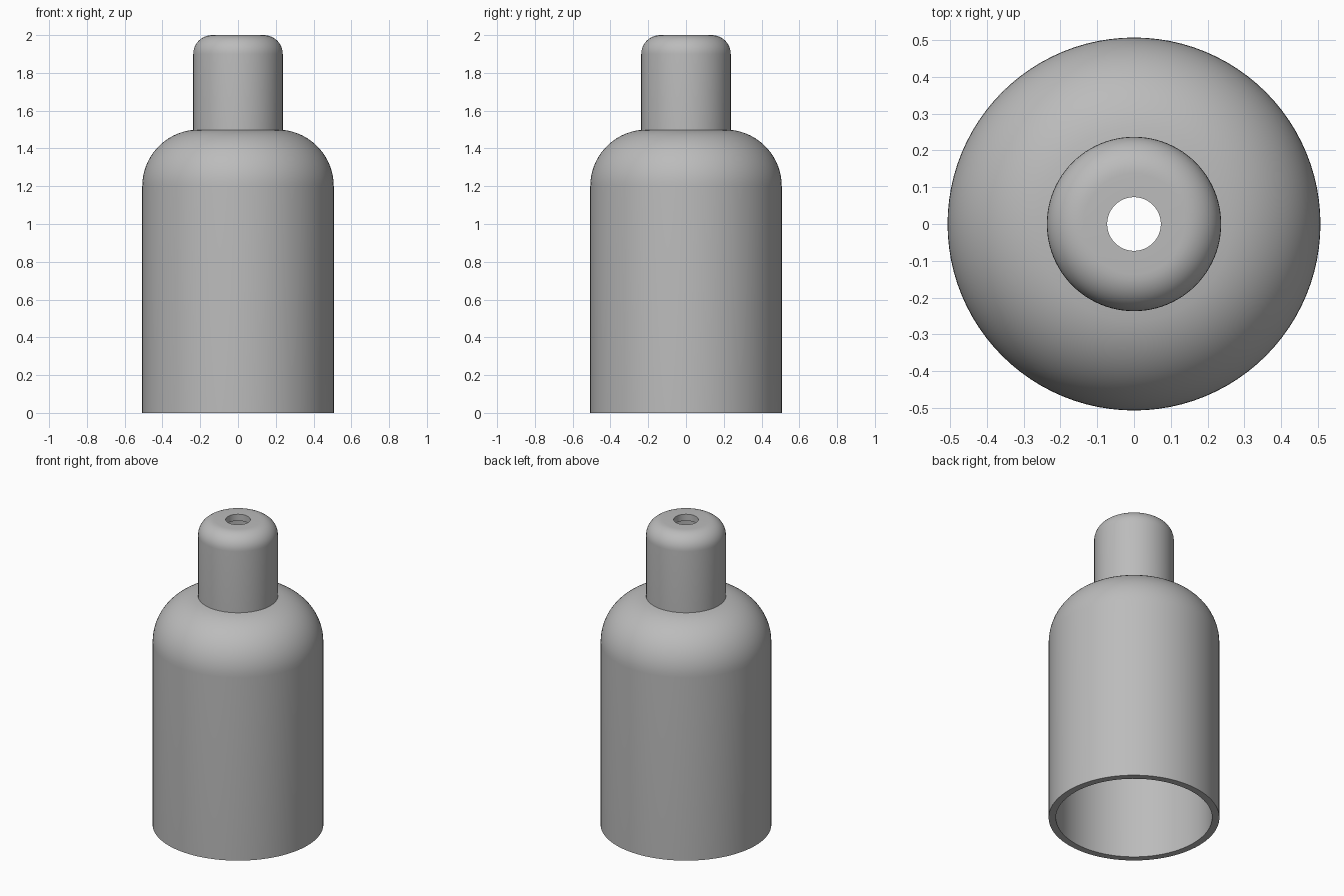
import bpy, bmesh, math

cube = bpy.data.objects.get("Cube")
if cube:
    bpy.data.objects.remove(cube, do_unlink=True)

BODY_R, NECK_R, HOLE_R, WALL = 0.507, 0.237, 0.073, 0.043
SHOULDER_Z, SHOULDER_R = 1.2, 0.3
RIM_Z, RIM_R = 1.9, 0.1
SEGMENTS = 96

grey = bpy.data.materials.new("plain grey")
grey.use_nodes = True
colour = (0.5, 0.5, 0.5, 1)
grey.diffuse_color = colour
grey.node_tree.nodes["Principled BSDF"].inputs["Base Color"].default_value = colour


def arc(r, z, radius, end, steps):
    """Quarter-round points from vertical wall up to the given angle."""
    return [(r + radius * math.cos(end * i / steps), z + radius * math.sin(end * i / steps))
            for i in range(steps + 1)]


def skin(offset):
    """Profile of the shell from foot to hole, inset by offset."""
    centre = BODY_R - SHOULDER_R
    neck, radius = NECK_R - offset, SHOULDER_R - offset
    end = math.acos(max(0, neck - centre) / radius)
    shoulder = arc(centre, SHOULDER_Z, radius, end, 16)
    rim = arc(NECK_R - RIM_R, RIM_Z, RIM_R - offset, math.pi / 2, 10)
    return ([(BODY_R - offset, 0)] + shoulder + [(neck, shoulder[-1][1])]
            + rim + [(HOLE_R, rim[-1][1])])


# Hollow bottle shell: outer skin up, inner skin back down, closed at the foot
profile = skin(0) + skin(WALL)[::-1]
bm = bmesh.new()
verts = [bm.verts.new((r, 0, z)) for r, z in profile]
edges = [bm.edges.new((verts[i], verts[(i + 1) % len(verts)]))
         for i in range(len(verts)) if verts[i].co != verts[(i + 1) % len(verts)].co]
bmesh.ops.spin(bm, geom=verts + edges, cent=(0, 0, 0), axis=(0, 0, 1),
               angle=math.tau, steps=SEGMENTS, use_merge=True)
bmesh.ops.remove_doubles(bm, verts=bm.verts, dist=0.0001)
bmesh.ops.recalc_face_normals(bm, faces=bm.faces)

mesh = bpy.data.meshes.new("bottle_shell")
bm.to_mesh(mesh)
bm.free()
mesh.materials.append(grey)
bottle = bpy.data.objects.new("bottle_shell", mesh)
bpy.context.collection.objects.link(bottle)
bpy.context.view_layer.objects.active = bottle
bottle.select_set(True)
bpy.ops.object.shade_smooth_by_angle(angle=math.radians(35))
